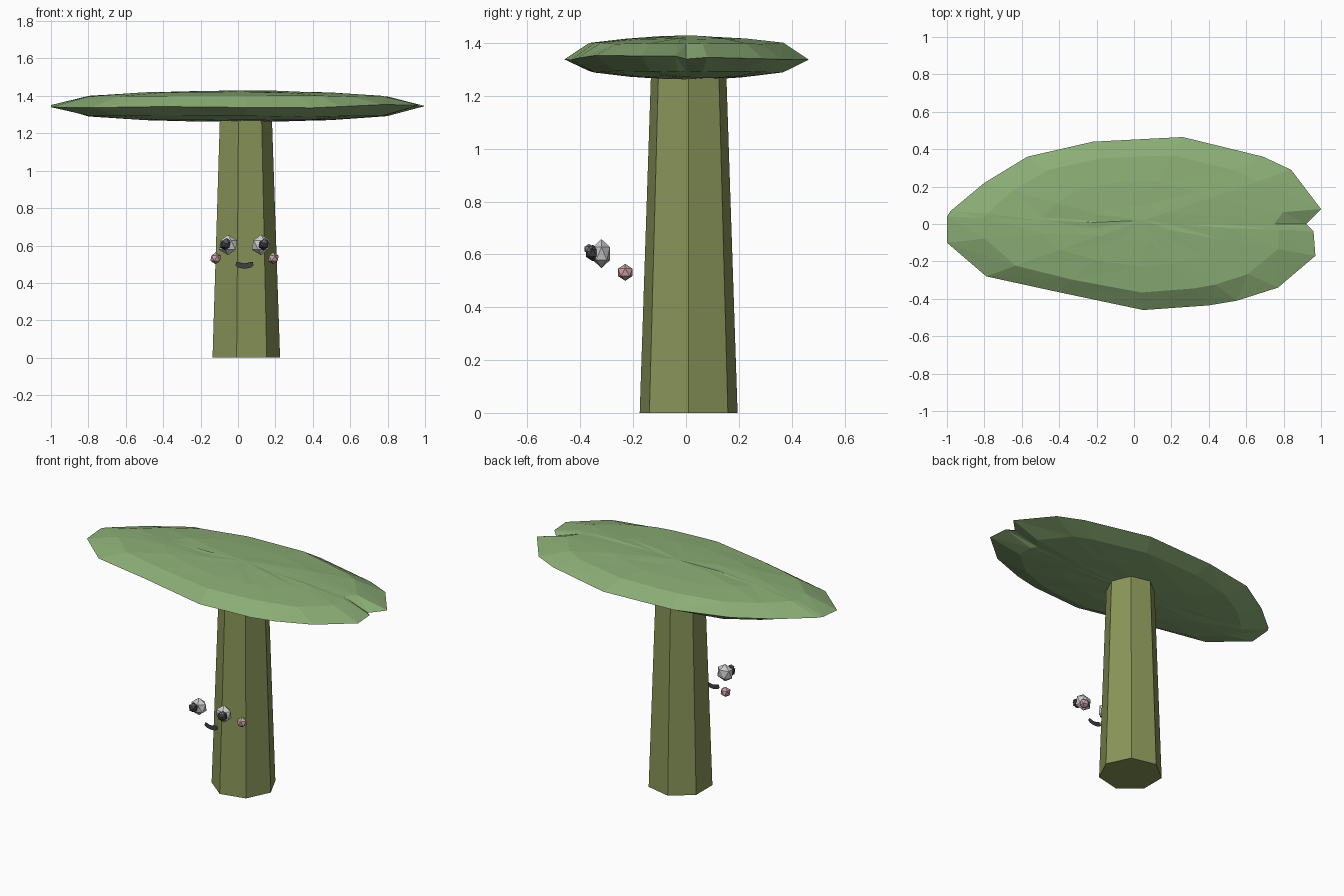
import bpy, bmesh, math, random

if "Cube" in bpy.data.objects:
    bpy.data.objects.remove(bpy.data.objects["Cube"])

random.seed(4)
CX, CY = 0.035, 0.01  # trunk axis


def material(name, rgb):
    m = bpy.data.materials.new(name)
    m.diffuse_color = (*rgb, 1)
    m.use_nodes = True
    m.node_tree.nodes["Principled BSDF"].inputs["Base Color"].default_value = m.diffuse_color
    return m


bark = material("bark", (0.25, 0.30, 0.10))
leaf = material("leaf", (0.26, 0.42, 0.18))
white = material("eye_white", (0.8, 0.8, 0.8))
dark = material("dark", (0.05, 0.05, 0.055))
glint = material("glint", (0.2, 0.2, 0.21))
pink = material("pink", (0.6, 0.36, 0.38))


def make_object(name, bm, mat):
    mesh = bpy.data.meshes.new(name)
    bm.to_mesh(mesh)
    bm.free()
    mesh.materials.append(mat)
    ob = bpy.data.objects.new(name, mesh)
    bpy.context.collection.objects.link(ob)
    return ob


def ball(name, loc, r, mat, squash=1.0):
    bm = bmesh.new()
    bmesh.ops.create_icosphere(bm, subdivisions=1, radius=r)
    ob = make_object(name, bm, mat)
    ob.location = loc
    ob.scale.y = squash
    return ob


# Trunk: tapered seven-sided column
bm = bmesh.new()
rings = []
for r, z in ((0.19, 0.0), (0.145, 1.32)):
    rings.append([bm.verts.new((CX + r * math.cos(i * math.tau / 7),
                                CY + r * math.sin(i * math.tau / 7), z)) for i in range(7)])
for i in range(7):
    j = (i + 1) % 7
    bm.faces.new((rings[0][i], rings[0][j], rings[1][j], rings[1][i]))
bm.faces.new(rings[0][::-1])
bm.faces.new(rings[1])
make_object("trunk", bm, bark)

# Canopy: irregular flat lens lofted from its outline
outline = [(-1, -0.1), (-0.79, -0.28), (-0.4, -0.365), (0.05, -0.46), (0.4, -0.435),
           (0.55, -0.41), (0.77, -0.34), (0.97, -0.17), (0.96, -0.04), (0.92, 0.0),
           (1.0, 0.08), (0.84, 0.29), (0.69, 0.36), (0.26, 0.465), (-0.22, 0.44),
           (-0.57, 0.36), (-0.8, 0.22), (-0.98, 0.07), (-1, 0.04)]
n = len(outline)
bm = bmesh.new()
rim = [bm.verts.new((x, y, 1.345 + random.uniform(-0.01, 0.01))) for x, y in outline]
for side in (1, -1):
    prev = rim
    for s, h in ((0.8, 0.054), (0.5, 0.072), (0.22, 0.08)):
        ring = []
        for x, y in outline:
            a = math.atan2(y / 0.46, x)
            b = 1 - s  # inner rings settle towards an ellipse
            px = s * (x * (1 - b) + math.cos(a) * b)
            py = s * (y * (1 - b) + 0.45 * math.sin(a) * b)
            ring.append(bm.verts.new((px, py, 1.345 + side * h + random.uniform(-0.003, 0.003))))
        for i in range(n):
            j = (i + 1) % n
            bm.faces.new((prev[i], prev[j], ring[j]))
            bm.faces.new((prev[i], ring[j], ring[i]))
        prev = ring
    tip = bm.verts.new((0.05, 0.02, 1.345 + side * 0.084))
    for i in range(n):
        bm.faces.new((prev[i], prev[(i + 1) % n], tip))
bmesh.ops.recalc_face_normals(bm, faces=bm.faces)
make_object("canopy", bm, leaf)

# Eyes and cheeks, mirrored about the trunk axis
for side, label in ((-1, "left"), (1, "right")):
    ball(label + "_eye", (CX + side * 0.088, -0.32, 0.603), 0.055, white, 0.7)
    ball(label + "_pupil", (CX + side * 0.103, -0.353, 0.605), 0.031, dark)
    ball(label + "_eye_glint", (CX + side * 0.103 + 0.005, -0.367, 0.62), 0.02, glint)
    ball(label + "_cheek", (CX + side * 0.154, -0.23, 0.532), 0.032, pink)

# Mouth: thin flat smiling ribbon
bm = bmesh.new()
prev = None
for k in range(9):
    t = -1 + k / 4
    x, z = CX + 0.046 * t, 0.491 + 0.013 * t * t
    w = 0.014 if abs(t) < 1 else 0.009
    dx = -0.3 * w * t
    pair = (bm.verts.new((x - dx, -0.32, z - w)), bm.verts.new((x + dx, -0.32, z + w)))
    if prev:
        bm.faces.new((prev[0], pair[0], pair[1], prev[1]))
    prev = pair
make_object("mouth", bm, dark)
